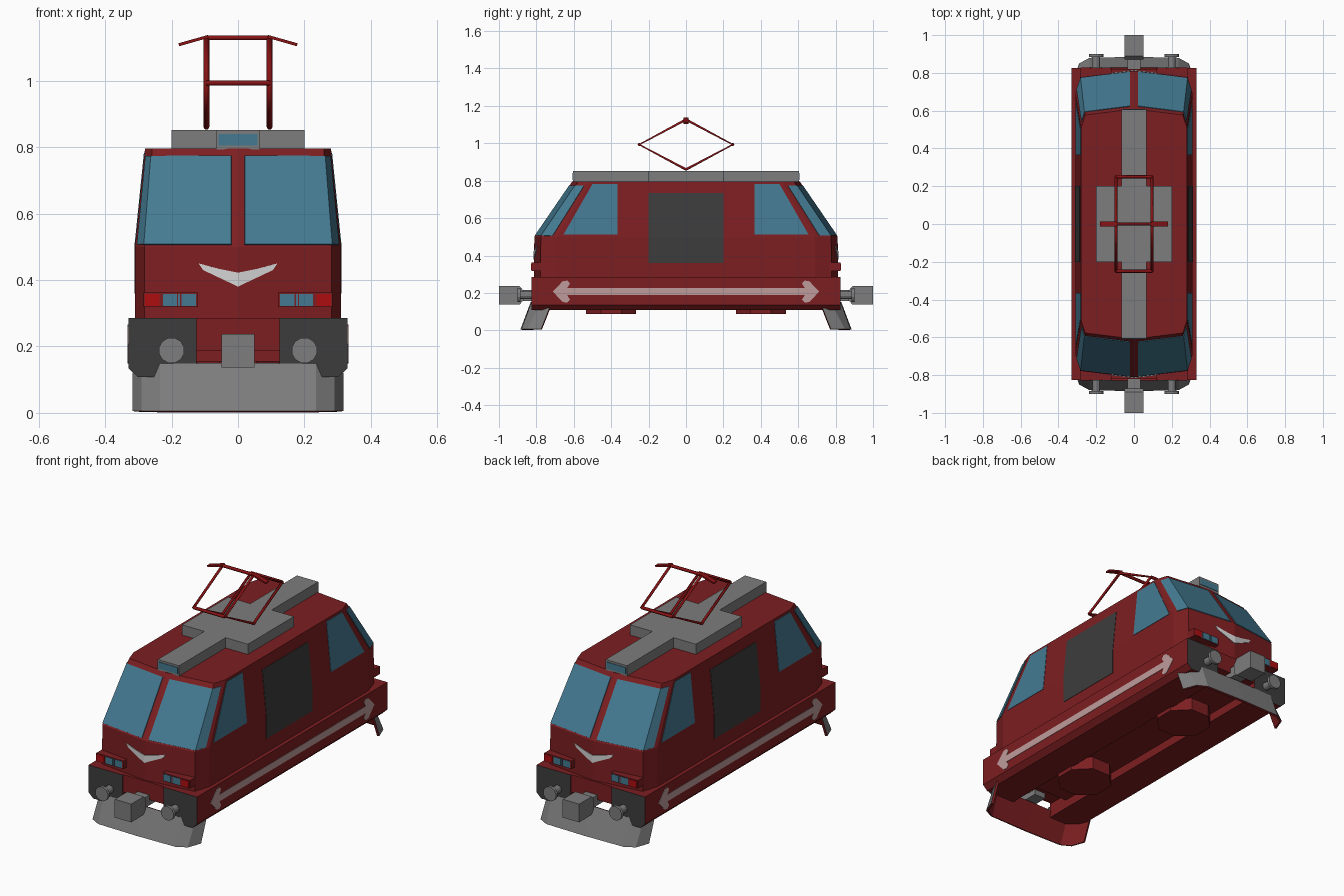
import bpy, bmesh, math

if "Cube" in bpy.data.objects:
    bpy.data.objects.remove(bpy.data.objects["Cube"])


def material(name, r, g, b):
    m = bpy.data.materials.new(name)
    m.diffuse_color = (r, g, b, 1)
    m.use_nodes = True
    m.node_tree.nodes["Principled BSDF"].inputs["Base Color"].default_value = m.diffuse_color
    return m


RED = material("body red", 0.205, 0.013, 0.015)
GLASS = material("window blue", 0.058, 0.195, 0.285)
GREY = material("mid grey", 0.205, 0.205, 0.205)
DARK = material("dark grey", 0.046, 0.046, 0.046)
WHITE = material("pale grey", 0.65, 0.65, 0.65)
PINK = material("stripe pink", 0.52, 0.33, 0.33)
LAMP = material("lamp red", 0.42, 0.004, 0.005)
FRAME = material("pantograph red", 0.25, 0.006, 0.007)


def finish(name, bm, mats, mirror="", thick=0, offset=0, mat_offset=0):
    me = bpy.data.meshes.new(name)
    bm.to_mesh(me)
    bm.free()
    for m in mats:
        me.materials.append(m)
    ob = bpy.data.objects.new(name, me)
    bpy.context.collection.objects.link(ob)
    if mirror:
        mod = ob.modifiers.new("mirror", 'MIRROR')
        mod.use_axis = ("x" in mirror, "y" in mirror, False)
    if thick:
        mod = ob.modifiers.new("thickness", 'SOLIDIFY')
        mod.thickness, mod.offset = thick, offset
        mod.material_offset = mod.material_offset_rim = mat_offset
    return ob


def plate(name, faces, mats, mirror="xy", thick=0.008, **kw):
    bm = bmesh.new()
    for f in faces:
        bm.faces.new([bm.verts.new(p) for p in f])
    bmesh.ops.remove_doubles(bm, verts=bm.verts, dist=1e-5)
    return finish(name, bm, mats, mirror, thick, **kw)


def extrude(name, pts, vec, mats, mirror="", rule=None):
    bm = bmesh.new()
    base = bm.faces.new([bm.verts.new(p) for p in pts])
    res = bmesh.ops.extrude_face_region(bm, geom=[base], use_keep_orig=True)
    bmesh.ops.translate(bm, vec=vec, verts=[v for v in res["geom"] if isinstance(v, bmesh.types.BMVert)])
    bmesh.ops.recalc_face_normals(bm, faces=bm.faces)
    if rule:
        for f in bm.faces:
            f.material_index = rule(f)
    return finish(name, bm, mats, mirror)


def box(name, x0, x1, y0, y1, z0, z1, mat, mirror=""):
    pts = [(x0, y0, z0), (x1, y0, z0), (x1, y1, z0), (x0, y1, z0)]
    return extrude(name, pts, (0, 0, z1 - z0), [mat], mirror)


def tube(name, pts, cyclic=False, r=0.0085):
    cu = bpy.data.curves.new(name, 'CURVE')
    cu.dimensions = '3D'
    cu.bevel_depth, cu.bevel_resolution, cu.use_fill_caps = r, 1, True
    sp = cu.splines.new('POLY')
    sp.points.add(len(pts) - 1)
    for p, c in zip(sp.points, pts):
        p.co = (*c, 1)
    sp.use_cyclic_u = cyclic
    cu.materials.append(FRAME)
    ob = bpy.data.objects.new(name, cu)
    bpy.context.collection.objects.link(ob)


# Body plan by height: nose y, corner x, corner y, side x, side start y
SECTIONS = [(0.19, (0.814, 0.282, 0.780, 0.310, 0.690)),
            (0.50, (0.811, 0.282, 0.776, 0.310, 0.690)),
            (0.795, (0.609, 0.258, 0.577, 0.280, 0.510))]


def plan(z):
    for (z0, a), (z1, b) in zip(SECTIONS, SECTIONS[1:]):
        if z <= z1:
            t = (z - z0) / (z1 - z0)
            return [p + (q - p) * t for p, q in zip(a, b)]


def on_nose(x, z):
    f, cx, cy, _, _ = plan(z)
    return (x, -f + (f - cy) * x / cx, z)


def on_corner(u, z):
    _, cx, cy, hx, s = plan(z)
    return (cx + (hx - cx) * u, -cy + (cy - s) * u, z)


def on_side(y, z):
    return (plan(z)[3], y, z)


# Body shell
bm = bmesh.new()
rings = []
for z, (f, cx, cy, hx, s) in SECTIONS:
    pts = [(0, -f), (cx, -cy), (hx, -s), (hx, s), (cx, cy), (0, f), (-cx, cy), (-hx, s), (-hx, -s), (-cx, -cy)]
    rings.append([bm.verts.new((x, y, z)) for x, y in pts])
for a, b in zip(rings, rings[1:]):
    for i in range(10):
        j = (i + 1) % 10
        bm.faces.new((a[i], a[j], b[j], b[i]))
bm.faces.new(rings[0])
bm.faces.new(rings[-1])
bmesh.ops.recalc_face_normals(bm, faces=bm.faces)
finish("body_shell", bm, [RED])

# Wraparound windscreens and side windows
lo, hi = 0.506, 0.772
plate("windscreen", [[on_nose(0.02, lo), on_corner(0, lo), on_corner(0, hi), on_nose(0.02, hi)],
                     [on_corner(0, lo), on_corner(0.7, lo), on_corner(0.7, hi), on_corner(0, hi)]], [GLASS])
plate("side_window", [[on_side(-0.655, 0.512), on_side(-0.365, 0.512), on_side(-0.365, 0.782),
                       on_side(-0.5, 0.782)]], [GLASS], thick=0.004)

# Side grilles
plate("side_grille", [[on_side(-0.2, a), on_side(0.2, a), on_side(0.2, b), on_side(-0.2, b)]
                      for a, b in ((0.36, 0.5), (0.5, 0.735))], [DARK], "x", 0.004)

# Nose chevron
plate("nose_chevron", [[on_nose(x, z) for x, z in
                        ((0, 0.38), (0.105, 0.43), (0.118, 0.45), (0.055, 0.433), (0, 0.422))]], [WHITE])

# Side beams with dark buffer plates at the ends, joined by a centre beam and floor
beam = [(0.125, 0.108), (0.302, 0.108), (0.33, 0.135), (0.33, 0.285), (0.125, 0.285)]
extrude("side_beam", [(x, -0.827, z) for x, z in beam], (0, 1.654, 0), [RED, DARK], "x",
        lambda f: int(abs(f.normal.y) > 0.5))
box("centre_beam", -0.13, 0.13, -0.82, 0.82, 0.188, 0.285, RED)
box("floor", -0.13, 0.13, -0.7, 0.7, 0.155, 0.2, RED)

# Double-headed arrow stripe on each side
plate("side_stripe", [[(0.33, y, z) for y, z in ((0, 0.188), (0, 0.226), (-0.635, 0.226), (-0.635, 0.188))],
                      [(0.33, y, z) for y, z in ((-0.635, 0.188), (-0.635, 0.226), (-0.62, 0.25), (-0.635, 0.266),
                                                 (-0.66, 0.262), (-0.712, 0.207), (-0.66, 0.152),
                                                 (-0.635, 0.148), (-0.62, 0.164))]], [PINK], thick=0.004)

# Lamp clusters
box("lamp_housing", 0.12, 0.285, -0.825, -0.76, 0.318, 0.362, RED, "xy")
for name, x0, x1, m in (("tail_lamp", 0.236, 0.28, LAMP), ("outer_headlamp", 0.184, 0.226, GLASS),
                        ("middle_headlamp", 0.174, 0.18, GLASS), ("inner_headlamp", 0.127, 0.17, GLASS)):
    box(name, x0, x1, -0.828, -0.82, 0.322, 0.358, m, "xy")

# Snow ploughs, red on the inside
xs = (0, 0.235, 0.29, 0.318)
low = [(x, y, 0.006) for x, y in zip(xs, (-0.885, -0.88, -0.85, -0.775))]
top = [(x, y, z) for x, y, z in zip(xs, (-0.83, -0.828, -0.79, -0.73), (0.152, 0.147, 0.12, 0.12))]
plate("snow_plough", [[low[i], low[i + 1], top[i + 1], top[i]] for i in range(3)], [GREY, RED],
      thick=0.012, offset=-1, mat_offset=1)

# Couplers
head = [(-1, 0.137), (-0.89, 0.137), (-0.87, 0.16), (-0.87, 0.213), (-0.89, 0.237), (-1, 0.237)]
extrude("coupler_head", [(-0.05, y, z) for y, z in head], (0.1, 0, 0), [GREY], "y")
box("coupler_neck", -0.035, 0.035, -0.88, -0.76, 0.158, 0.215, GREY, "y")


# Buffers
def disc(r, y, n=12):
    angles = [math.tau * (i + 0.5) / n for i in range(n)]
    return [(0.2 + r * math.cos(a), y, 0.188 + r * math.sin(a)) for a in angles]


extrude("buffer_head", disc(0.039, -0.9), (0, 0.016, 0), [GREY], "xy")
extrude("buffer_stem", disc(0.021, -0.89), (0, 0.08, 0), [GREY], "xy")

# Octagonal bogie pivots under the floor
octagon = [math.tau * (i + 0.5) / 8 for i in range(8)]
extrude("bogie_pivot", [(0.145 * math.cos(a), -0.4 + 0.145 * math.sin(a), 0.086) for a in octagon],
        (0, 0, 0.08), [RED], "y")

# Cross-shaped roof duct with end signs
q = [(0.065, -0.605), (0.065, -0.2), (0.2, -0.2), (0.2, 0.2), (0.065, 0.2), (0.065, 0.605)]
cross = q + [(-x, -y) for x, y in q]
extrude("roof_duct", [(x, y, 0.793) for x, y in cross], (0, 0, 0.058), [GREY])
box("roof_sign", -0.058, 0.058, -0.608, -0.6, 0.805, 0.84, GLASS, "y")

# Pantograph
for s in (-1, 1):
    x = 0.095 * s
    tube("pantograph_diamond", [(x, 0, 0.86), (x, -0.25, 0.993), (x, 0, 1.127), (x, 0.25, 0.993)], True)
    tube("pantograph_crossbar", [(-0.095, 0.25 * s, 0.993), (0.095, 0.25 * s, 0.993)])
tube("pantograph_top_bar", [(-0.095, 0, 1.129), (0.095, 0, 1.129)])
plate("contact_horn", [[(0.09, -0.014, 1.133), (0.178, -0.014, 1.108), (0.178, 0.014, 1.108), (0.09, 0.014, 1.133)]],
      [FRAME], "x", 0.009)
